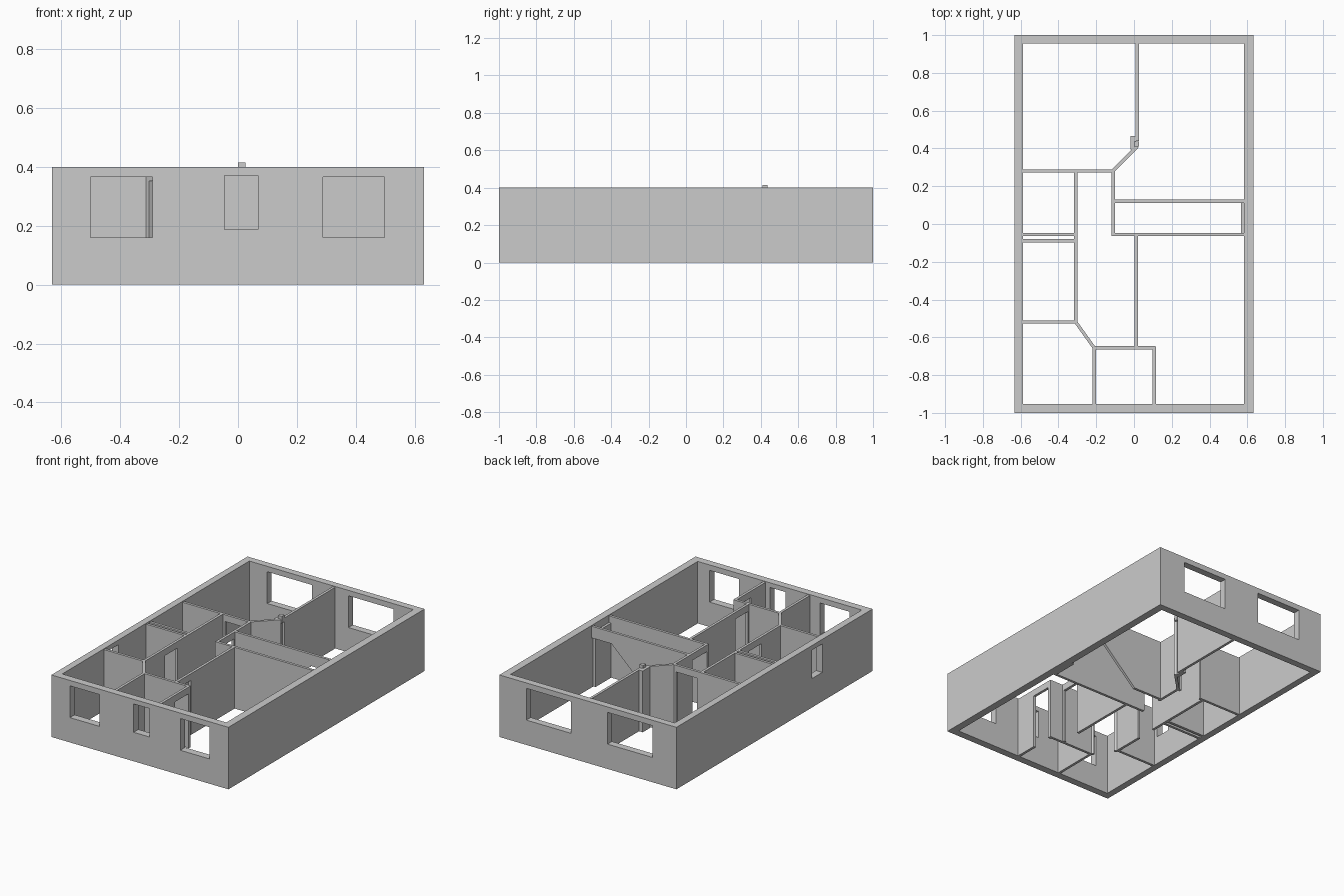
import bpy, bmesh
from mathutils import Vector

if "Cube" in bpy.data.objects:
    bpy.data.objects.remove(bpy.data.objects["Cube"])

H, DOOR, T = 0.395, 0.352, 0.017   # wall top, door head, partition thickness


def finish(name, bm):
    bmesh.ops.recalc_face_normals(bm, faces=bm.faces)
    me = bpy.data.meshes.new(name)
    bm.to_mesh(me)
    bm.free()
    ob = bpy.data.objects.new(name, me)
    bpy.context.collection.objects.link(ob)
    return ob


def box(name, x0, x1, y0, y1, z0, z1):
    bm = bmesh.new()
    bmesh.ops.create_cube(bm, size=1)
    for v in bm.verts:
        v.co = (x0 + (v.co.x + .5) * (x1 - x0), y0 + (v.co.y + .5) * (y1 - y0),
                z0 + (v.co.z + .5) * (z1 - z0))
    return finish(name, bm)


def wall(name, p, q, door=None, profile=None):
    """Partition from p to q; door = (start, end) measured along the wall."""
    p, q = Vector((*p, 0)), Vector((*q, 0))
    d = (q - p).normalized()
    n = Vector((-d.y, d.x, 0)) * T
    length = (q - p).length
    if profile is None:
        gap = []
        if door:
            a, b = door
            gap = [(a, 0), (a, DOOR), (b, DOOR), (b, 0)]
        profile = [(0, 0), *gap, (length, 0), (length, H), (0, H)]
    bm = bmesh.new()
    face = bm.faces.new([bm.verts.new(p - n / 2 + d * s + Vector((0, 0, z)))
                         for s, z in profile])
    ext = bmesh.ops.extrude_face_region(bm, geom=[face])
    bmesh.ops.translate(bm, vec=n, verts=[v for v in ext["geom"]
                                          if isinstance(v, bmesh.types.BMVert)])
    return finish(name, bm)


# Outer shell with a hollow core and window openings cut through
shell = box("outer_walls", -.632, .632, -1, 1, 0, .4)
cuts = [
    ("core", -.588, .583, -.952, .955, -.1, .5),
    ("front_window_left", -.5, -.29, -1.1, -.9, .16, .365),
    ("front_window_mid", -.045, .068, -1.1, -.9, .187, .37),
    ("front_window_right", .288, .498, -1.1, -.9, .16, .365),
    ("back_window_left", -.46, -.14, .9, 1.1, .16, .365),
    ("back_window_right", .12, .44, .9, 1.1, .16, .365),
    ("side_window", -.7, -.55, -.487, -.38, .187, .37),
]
for name, *dims in cuts:
    cutter = box("cut_" + name, *dims)
    mod = shell.modifiers.new(name, 'BOOLEAN')
    mod.operation, mod.solver, mod.object = 'DIFFERENCE', 'EXACT', cutter
bpy.context.view_layer.update()
dg = bpy.context.evaluated_depsgraph_get()
baked = bpy.data.meshes.new_from_object(shell.evaluated_get(dg))
shell.modifiers.clear()
shell.data = baked
for ob in list(bpy.data.objects):
    if ob.name.startswith("cut_"):
        bpy.data.objects.remove(ob)

# Interior partitions
wall("bedroom_divider", (.017, .96), (.017, .45))
wall("bedroom_corner_wall", (-.112, .281), (.017, .41))
wall("bedroom_front_wall", (-.592, .281), (-.108, .281), door=(.31, .46))
wall("hall_end_wall", (-.11, .281), (-.11, -.063), door=(.178, .325))
wall("hall_front_wall", (-.118, -.055), (.587, -.055))
wall("corridor_wall", (-.308, .281), (-.308, -.52), door=(.47, .6))
wall("service_wall_back", (-.592, -.055), (-.308, -.055))
wall("service_wall_front", (-.592, -.089), (-.308, -.089))
wall("bath_front_wall", (-.592, -.519), (-.304, -.519))
wall("corner_door_wall", (-.31, -.517), (-.21, -.657), door=(.025, .15))
wall("small_bath_back", (-.218, -.655), (.115, -.655))
wall("small_bath_left", (-.21, -.65), (-.21, -.957))
wall("small_bath_right", (.107, -.65), (.107, -.957), door=(.02, .155))
wall("living_wall", (.012, -.06), (.012, -.65), door=(.45, .575))

# Hall back wall: open at the right end below a slanted edge and a header
wall("hall_back_wall", (-.118, .121), (.585, .121), profile=[
    (0, 0), (.22, 0), (.56, .32), (.703, .32), (.703, H), (0, H)])

# Entrance panel, and the post where the bedroom walls meet
box("entrance_panel", .567, .59, -.047, .113, 0, DOOR)
box("corner_post", -.018, .01, .395, .467, 0, H)
box("post_bridge", .005, .0255, .44, .46, 0, H)
box("post_cap", 0, .026, .41, .436, .37, .415)
